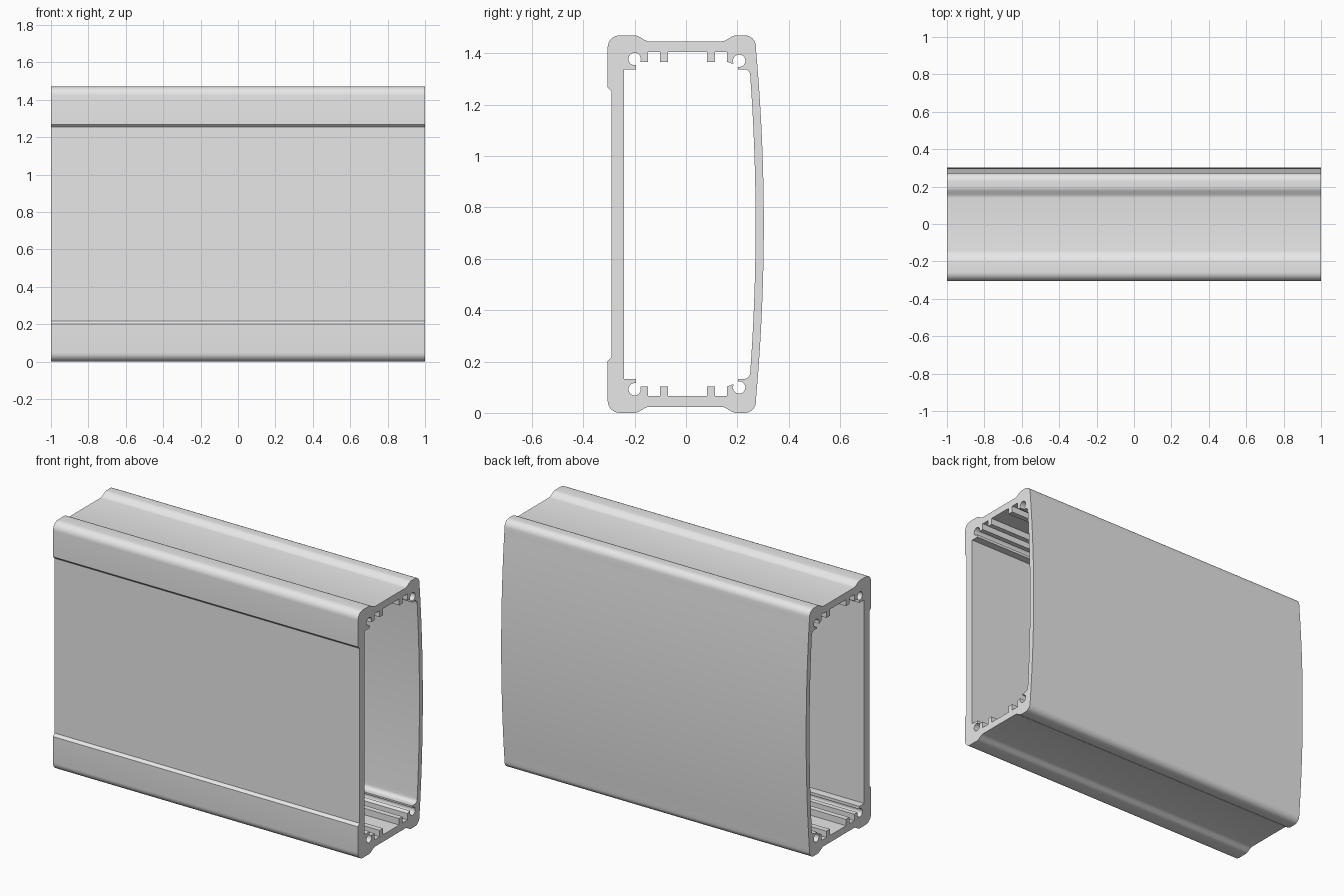
import bpy
import bmesh
from math import cos, sin, radians
from mathutils import Matrix

cube = bpy.data.objects.get("Cube")
if cube:
    bpy.data.objects.remove(cube, do_unlink=True)

HALF_LENGTH = 1.0
TOP = 1.47
MID = TOP / 2


def arc(cy, cz, ry, rz, start, end, steps):
    """Points along an elliptical arc in the section plane, angles in degrees."""
    angles = [radians(start + (end - start) * i / steps) for i in range(steps + 1)]
    return [(cy + ry * cos(a), cz + rz * sin(a)) for a in angles]


def ease(y0, z0, y1, z1, steps=8):
    """Soft S-shaped shoulder between two levels."""
    ts = [i / steps for i in range(steps + 1)]
    return [(y0 + (y1 - y0) * t, z0 + (z1 - z0) * t * t * (3 - 2 * t)) for t in ts]


def bowed_wall(y_end, y_mid, z_end, steps=14):
    """Upper half of the gently bowed back wall, going down to mid height."""
    ts = [1 - i / steps for i in range(steps)]
    return [(y_mid - (y_mid - y_end) * t * t, MID + (z_end - MID) * t) for t in ts]


def mirrored(half):
    """Close a loop by mirroring its upper half about mid height."""
    return half + [(y, TOP - z) for y, z in reversed(half)]


# Outer skin: recessed front panel, rounded shoulders, sunken top, bowed back
outer = [(-0.290, 1.253), (-0.305, 1.268)]
outer += arc(-0.258, 1.423, 0.047, 0.047, 180, 90, 8)
outer += ease(-0.20, TOP, -0.145, 1.447)
outer += ease(0.14, 1.447, 0.195, TOP)
outer += arc(0.23, 1.427, 0.042, 0.043, 90, 5, 8)
outer += bowed_wall(0.273, 0.303, 1.41)

# Inner skin: screw ports in the corners and card-guide ribs between them
CEILING, RIB = 1.405, 1.367
inner = [(-0.241, 1.338), (-0.195, 1.338)]
inner += arc(-0.20, 1.378, 0.024, 0.024, -78, -385, 24)
inner += [(-0.178, RIB), (-0.148, RIB), (-0.148, CEILING)]
for left, right in ((-0.102, -0.070), (0.081, 0.113)):
    inner += [(left, CEILING), (left, RIB), (right, RIB), (right, CEILING)]
inner += [(0.160, CEILING), (0.160, RIB), (0.182, 1.359)]
inner += arc(0.207, 1.371, 0.024, 0.024, -155, -462, 24)
inner += [(0.202, 1.338)]
inner += arc(0.226, 1.314, 0.024, 0.024, 90, 5, 6)
inner += bowed_wall(0.251, 0.271, 1.30)

# Extrude the hollow section along the length
section = bpy.data.curves.new("section", "CURVE")
section.dimensions = "2D"
section.fill_mode = "BOTH"
section.extrude = HALF_LENGTH
for loop in (outer, inner):
    points = mirrored(loop)
    spline = section.splines.new("POLY")
    spline.points.add(len(points) - 1)
    for point, (y, z) in zip(spline.points, points):
        point.co = (y, z, 0, 1)
    spline.use_cyclic_u = True

helper = bpy.data.objects.new("section_helper", section)
bpy.context.collection.objects.link(helper)
bpy.context.view_layer.update()
evaluated = helper.evaluated_get(bpy.context.evaluated_depsgraph_get())
mesh = bpy.data.meshes.new_from_object(evaluated)
bpy.data.objects.remove(helper, do_unlink=True)

# Stand the section upright with its length along x
mesh.transform(Matrix(((0, 0, 1, 0), (1, 0, 0, 0), (0, 1, 0, 0), (0, 0, 0, 1))))
bm = bmesh.new()
bm.from_mesh(mesh)
bmesh.ops.remove_doubles(bm, verts=bm.verts, dist=0.00005)
bmesh.ops.recalc_face_normals(bm, faces=bm.faces)
bm.to_mesh(mesh)
bm.free()

# Plain grey metal
grey = bpy.data.materials.new("light_grey_metal")
grey.use_nodes = True
colour = (0.8, 0.8, 0.8, 1)
grey.diffuse_color = colour
grey.node_tree.nodes["Principled BSDF"].inputs["Base Color"].default_value = colour
mesh.materials.clear()
mesh.materials.append(grey)

housing = bpy.data.objects.new("extruded_housing", mesh)
bpy.context.collection.objects.link(housing)
bpy.ops.object.select_all(action="DESELECT")
housing.select_set(True)
bpy.context.view_layer.objects.active = housing
bpy.ops.object.shade_smooth_by_angle(angle=radians(30))
